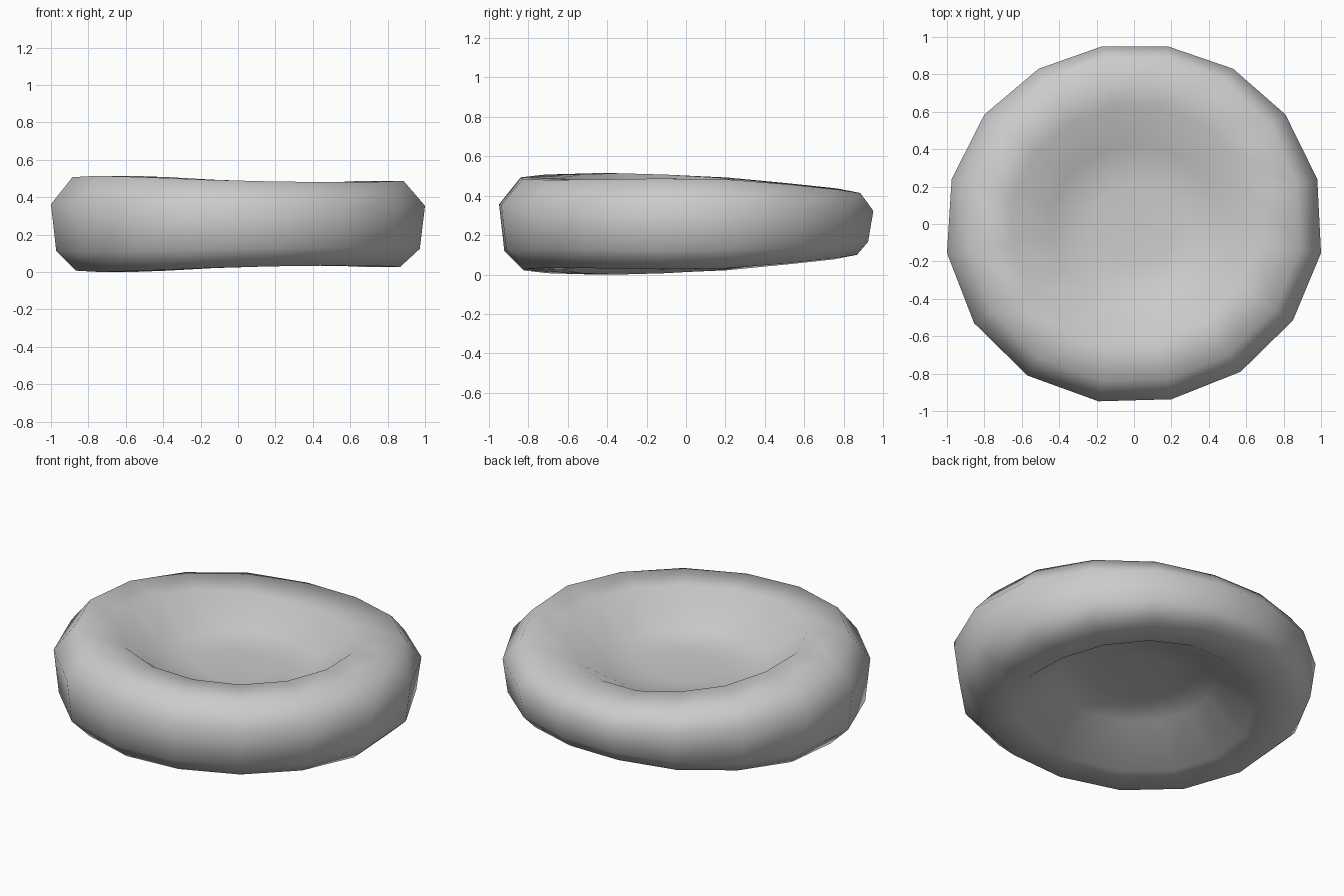
import bpy, bmesh

if "Cube" in bpy.data.objects:
    bpy.data.objects.remove(bpy.data.objects["Cube"])

# Sixteen-sided outline of the disc, seen from above: x, y, half thickness of the rim
OUTLINE = [
    (.98, .24, .225), (.81, .585, .20), (.53, .83, .175), (.18, .95, .156),
    (-.17, .95, .157), (-.51, .83, .18), (-.80, .585, .205), (-.975, .24, .235),
    (-1.0, -.155, .25), (-.855, -.53, .257), (-.57, -.81, .25), (-.19, -.948, .236),
    (.20, -.937, .227), (.57, -.79, .223), (.85, -.515, .225), (1.0, -.155, .23),
]
MID = 0.258

# Half section from lower dimple to upper dimple: radius factor, height factor, extra radius at back
PROFILE = [
    (.22, -.16, 0), (.44, -.25, 0), (.66, -1, 0), (.867, -1, .05),
    (.972, -.58, 0), (1, .42, 0), (.885, 1, .05),
    (.66, 1, 0), (.44, .25, 0), (.22, .16, 0),
]

bm = bmesh.new()
mean_h = sum(p[2] for p in OUTLINE) / len(OUTLINE)
n = len(OUTLINE)

# Rings around the disc
rings = []
for r, k, back in PROFILE:
    ring = []
    for x, y, h in OUTLINE:
        s = r + back * max(0, y) ** 2
        # thickness evens out towards the middle of the dimple
        t = min(1, r / .66)
        hh = h * t + mean_h * (1 - t)
        ring.append(bm.verts.new((x * s, y * s, MID + k * hh)))
    rings.append(ring)

for a, b in zip(rings, rings[1:]):
    for i in range(n):
        j = (i + 1) % n
        bm.faces.new((a[i], a[j], b[j], b[i]))

# Dimple centres
for ring, k in ((rings[0], -.14), (rings[-1], .14)):
    c = bm.verts.new((0, 0, MID + k * mean_h))
    for i in range(n):
        bm.faces.new((ring[i], ring[(i + 1) % n], c))

bmesh.ops.recalc_face_normals(bm, faces=bm.faces)
for f in bm.faces:
    f.smooth = True

# Stand on the ground
low = min(v.co.z for v in bm.verts)
bmesh.ops.translate(bm, verts=bm.verts, vec=(0, 0, -low))

mesh = bpy.data.meshes.new("dimpled_disc")
bm.to_mesh(mesh)
bm.free()
bpy.context.collection.objects.link(bpy.data.objects.new("dimpled_disc", mesh))
